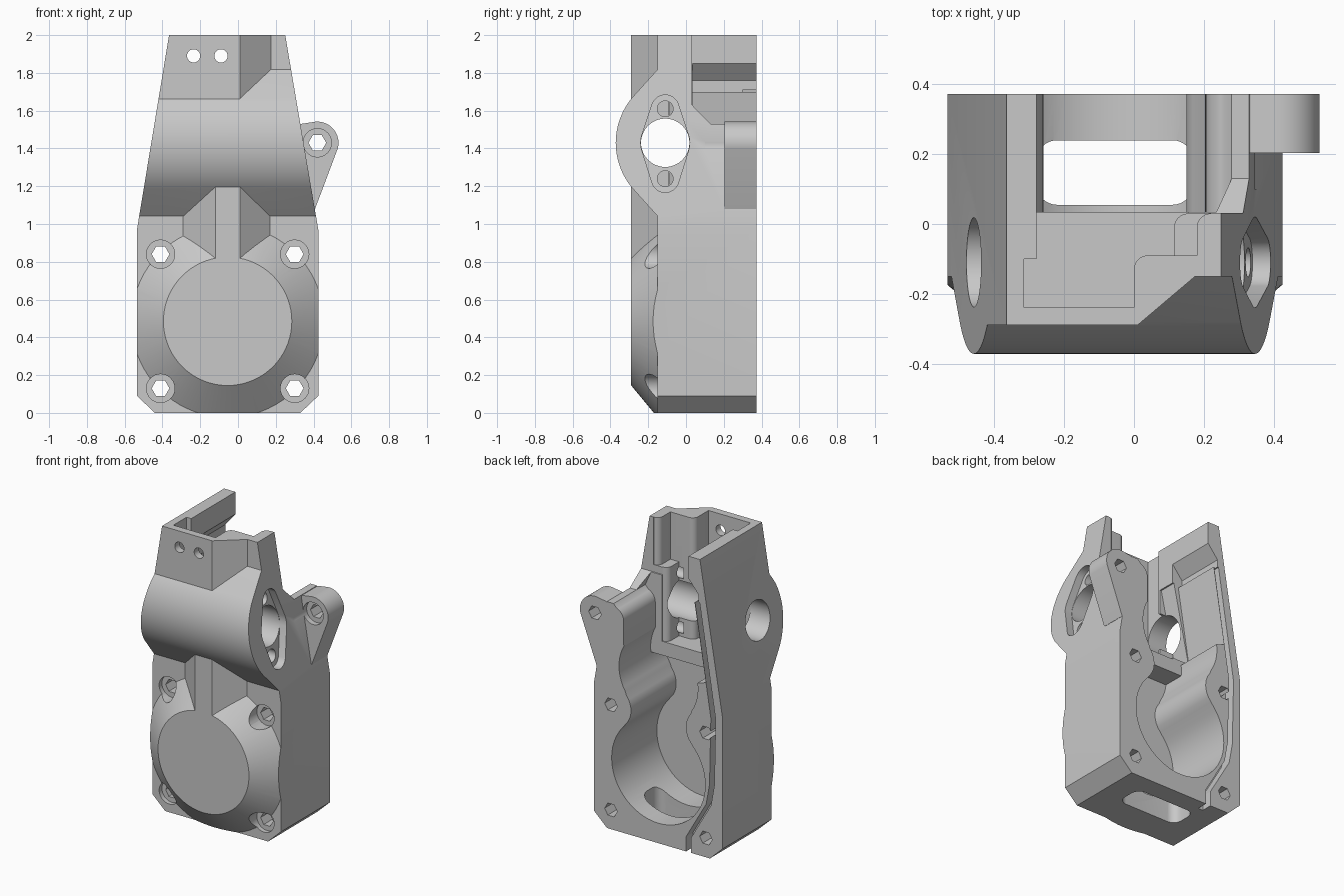
import bpy, bmesh, math
from mathutils import Vector
from mathutils.geometry import convex_hull_2d

cube = bpy.data.objects.get("Cube")
if cube:
    bpy.data.objects.remove(cube, do_unlink=True)

grey = bpy.data.materials.new("plain_grey")
grey.use_nodes = True
colour = (0.58, 0.58, 0.58, 1)
grey.diffuse_color = colour
grey.node_tree.nodes["Principled BSDF"].inputs["Base Color"].default_value = colour

CX = -0.055          # middle of the lower chamber
BACK = 0.373
AXLE = (-0.11, 1.43)  # y, z of the cross hole
SCREWS = [(x, z) for x in (-0.41, 0.30) for z in (0.13, 0.84)]


def arc(c, r, a0=0, a1=360, n=48):
    """Points on an arc; a full circle does not repeat its start."""
    steps = n if abs(a1 - a0) < 360 else n - 1
    return [(c[0] + r * math.cos(math.radians(a0 + (a1 - a0) * i / n)),
             c[1] + r * math.sin(math.radians(a0 + (a1 - a0) * i / n))) for i in range(steps + 1)]


def prism(name, axis, pts, a, b, scale=1, centre=(0, 0)):
    """Extrude a 2D profile along an axis; scale shrinks or widens the far end."""
    place = {"x": lambda u, v, t: (t, u, v), "y": lambda u, v, t: (u, t, v), "z": lambda u, v, t: (u, v, t)}[axis]
    bm = bmesh.new()
    near = [bm.verts.new(place(u, v, a)) for u, v in pts]
    far = [bm.verts.new(place(centre[0] + (u - centre[0]) * scale, centre[1] + (v - centre[1]) * scale, b))
           for u, v in pts]
    bm.faces.new(near)
    bm.faces.new(far[::-1])
    for i in range(len(pts)):
        j = (i + 1) % len(pts)
        bm.faces.new((near[i], far[i], far[j], near[j]))
    bmesh.ops.recalc_face_normals(bm, faces=bm.faces)
    me = bpy.data.meshes.new(name)
    bm.to_mesh(me)
    bm.free()
    me.materials.append(grey)
    ob = bpy.data.objects.new(name, me)
    bpy.context.collection.objects.link(ob)
    return ob


def rect(u0, u1, v0, v1):
    return [(u0, v0), (u1, v0), (u1, v1), (u0, v1)]


def combine(ob, tool, op="DIFFERENCE"):
    mod = ob.modifiers.new("cut", "BOOLEAN")
    mod.operation, mod.object, mod.solver = op, tool, "EXACT"
    dg = bpy.context.evaluated_depsgraph_get()
    me = bpy.data.meshes.new_from_object(ob.evaluated_get(dg))
    ob.modifiers.clear()
    ob.data = me
    bpy.data.objects.remove(tool, do_unlink=True)


# Solid housing: slab, round cover, rib, barrel and top block, trimmed to the outline
body = prism("housing", "y", rect(-0.8, 0.8, -0.2, 2.2), -0.15, BACK)
cover_c = (CX, 0.485)
combine(body, prism("cover", "y", arc(cover_c, 0.57, n=72), -0.10, -0.29, 0.34 / 0.57, cover_c), "UNION")
combine(body, prism("rib", "z", [(-0.302, -0.14), (-0.12, -0.29), (0.01, -0.29), (0.182, -0.14), (0.182, 0), (-0.302, 0)],
                    0.6, 1.4), "UNION")
barrel = [(0.1, 1.83), (-0.14, 1.83)] + arc((0, 1.43), 0.372, 139, 221, 32) + [(-0.14, 1.03), (0.1, 1.03)]
combine(body, prism("barrel", "x", barrel, -0.7, 0.7), "UNION")
combine(body, prism("top_block", "z", [(-0.7, -0.29), (0.01, -0.29), (0.187, -0.14), (0.187, 0), (-0.7, 0)],
                    1.45, 2.1), "UNION")
outline = [(-0.535, 0.09), (-0.44, 0), (0.33, 0), (0.425, 0.09), (0.425, 0.97), (0.25, 2), (-0.365, 2), (-0.535, 0.97)]
combine(body, prism("outline", "y", outline, -0.6, 0.6), "INTERSECT")


# Wavy rear chamber, pinched beside the upper screws
def half_width(z):
    if z < 0.736:
        return math.sqrt(max(0.35 ** 2 - (z - 0.485) ** 2, 0))
    if z < 0.937:
        return 0.355 - math.sqrt(max(0.15 ** 2 - (z - 0.84) ** 2, 0))
    return math.sqrt(max(0.295 ** 2 - (z - 1.12) ** 2, 0))


low = [(CX + 0.35 * math.sin(t), 0.485 - 0.35 * math.cos(t)) for t in [math.radians(6 * i) for i in range(22)]]
wave = low + [(CX + half_width(z), z) for z in [0.736 + 0.025 * i for i in range(22)]]


def mirrored(pts):
    return [(2 * CX - x, z) for x, z in pts[1:]]


right = wave + [(0.205, 1.31), (0.205, 1.43)] + arc((0.285, 1.43), 0.08, 170, 110, 8)
right += [(0.28, 1.53), (0.235, 1.63), (0.235, 2.1)]
# Panel notch and flange under the thick top of the right wall
left = mirrored([p for p in wave if p[1] < 1.17])
left += [(-0.41, 1.18), (-0.325, 1.70), (-0.355, 1.70), (-0.355, 1.76), (-0.28, 1.85), (-0.28, 2.1)]
combine(body, prism("rear_chamber", "y", right + left[::-1], 0.035, 0.6))
deep = [p for p in wave if p[1] < 1.1]
combine(body, prism("deep_chamber", "y", deep + mirrored(deep)[::-1], -0.11, 0.1))


# Upper chamber with a deeper front pocket, narrower beside the cross hole
def chamber(side):
    return ([(-0.315, -0.24), (0, -0.24)] + arc((0.04, -0.13), 0.04, 180, 90, 8) + [(side, -0.09)]
            + arc((side + 0.04, -0.01), 0.04, 180, 90, 8)
            + [(side + 0.04, 0.05), (-0.28, 0.05), (-0.28, -0.1), (-0.315, -0.1)])


combine(body, prism("upper_chamber", "z", chamber(0.18), 1.68, 2.1))
combine(body, prism("middle_chamber", "z", chamber(0.115), 1.18, 1.7))
combine(body, prism("slanted_side", "y", [(-0.29, 1.72), (-0.405, 1.19), (0, 1.19), (0, 1.72)], -0.085, 0.06))

# Left wall cut away at the upper rear
cutaway = [(0.032, 2.1), (0.032, 1.63), (0.13, 1.53), (0.6, 1.53), (0.6, 2.1)]
combine(body, prism("cutaway", "x", cutaway, -0.05, 0.7))

# Slim groove down the back face
path = [(-0.28, -0.1), (-0.28, 0.1), (-0.43, 0.36), (-0.455, 0.5), (-0.465, 0.95), (-0.345, 1.71)]
groove = [(x + 0.018, z) for x, z in path] + [(x - 0.018, z) for x, z in path[::-1]]
combine(body, prism("groove", "y", groove, 0.30, 0.6))

# Rounded slot through the bottom
slot = []
for (x, y), a in zip([(0.11, 0.18), (-0.22, 0.18), (-0.22, 0.115), (0.11, 0.115)], (0, 90, 180, 270)):
    slot += arc((x, y), 0.06, a, a + 90, 8)
combine(body, prism("bottom_slot", "z", slot, -0.1, 0.4))

# Cross hole, with a slanted screw recess on the left side
combine(body, prism("cross_hole", "x", arc(AXLE, 0.128), -0.7, 0.7))
ring = arc(AXLE, 0.13) + arc((AXLE[0], 1.61), 0.073, n=32) + arc((AXLE[0], 1.24), 0.073, n=32)
hull = [ring[i] for i in convex_hull_2d([Vector(p) for p in ring])]
recess = prism("recess", "x", hull, 0.295, 0.6)
for v in recess.data.vertices:
    v.co.x -= 0.17 * (v.co.z - AXLE[1])
combine(body, recess)
for z in (1.61, 1.24):
    combine(body, prism("side_screw", "x", arc((AXLE[0], z), 0.042, n=24), 0.08, 0.7))

# Ear bracket
ear = arc((0.42, 1.43), 0.112, -17, 95, 24) + [(0.335, 1.53), (0.3, 1.5), (0.3, 1.08), (0.408, 1.08)]
combine(body, prism("ear", "y", ear, 0.203, BACK), "UNION")

# Six-sided screw holes with round counterbores
for x, z in SCREWS:
    combine(body, prism("screw_hole", "y", arc((x, z), 0.047, n=6), -0.6, 0.6))
    combine(body, prism("counterbore", "y", arc((x, z), 0.075, n=32), -0.6, -0.12))
combine(body, prism("ear_hole", "y", arc((0.42, 1.43), 0.047, n=6), 0.1, 0.6))
combine(body, prism("ear_counterbore", "y", arc((0.42, 1.43), 0.075, n=32), 0.1, 0.24))
for x in (-0.235, -0.09):
    combine(body, prism("top_hole", "y", arc((x, 1.89), 0.035, n=24), -0.6, 0))

bpy.ops.object.select_all(action="DESELECT")
body.select_set(True)
bpy.context.view_layer.objects.active = body
bpy.ops.object.shade_smooth_by_angle(angle=math.radians(25))
